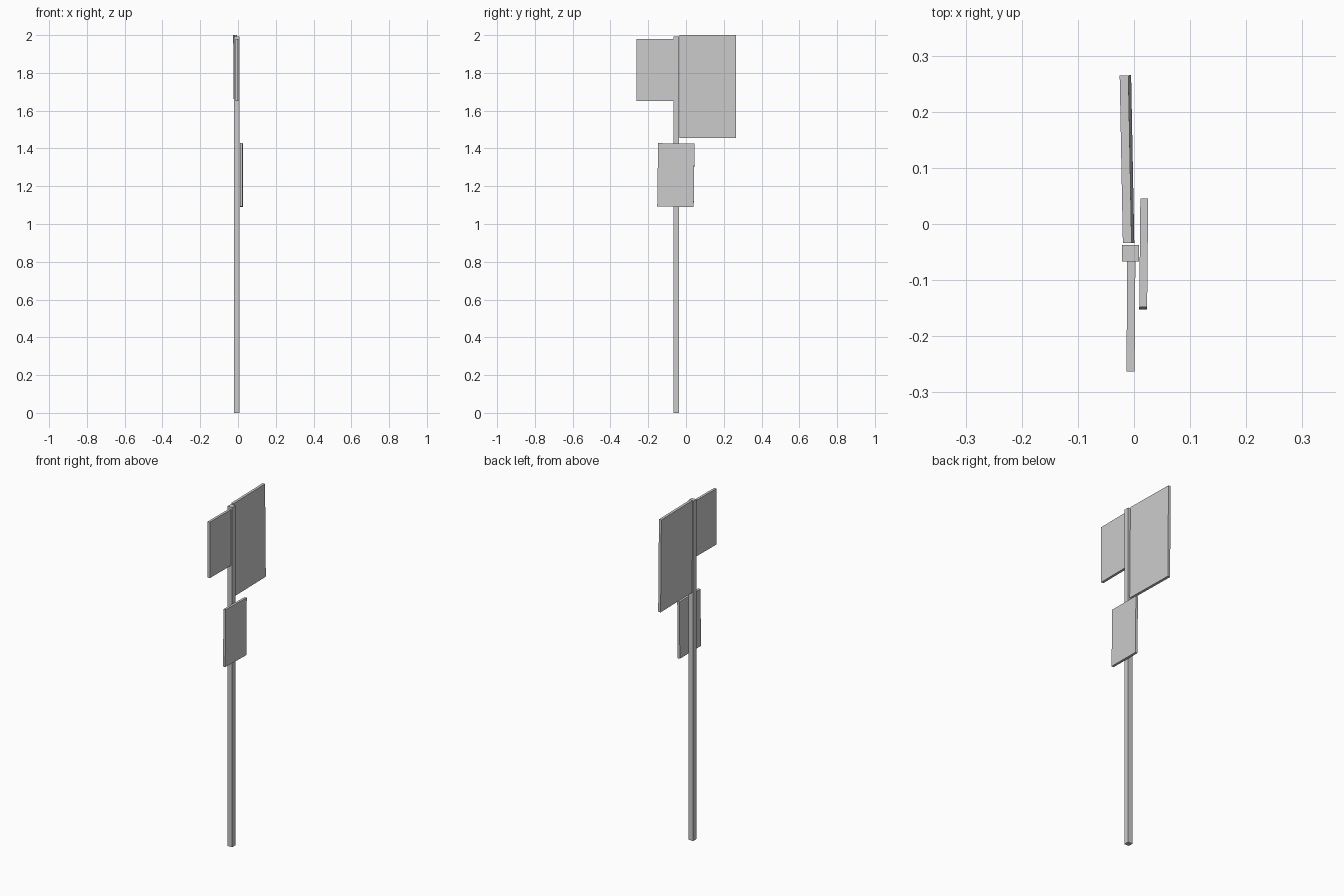
import bpy

if "Cube" in bpy.data.objects:
    bpy.data.objects.remove(bpy.data.objects["Cube"])


def box(name, center, size, rot=(0, 0, 0)):
    """Flat-faced box with given centre, size and slight lean."""
    bpy.ops.mesh.primitive_cube_add(size=1, location=center, rotation=rot)
    ob = bpy.context.object
    ob.name = name
    ob.scale = size
    bpy.ops.object.transform_apply(location=False, rotation=False, scale=True)
    return ob


# Square upright post
box("post", (-0.006, -0.052, 0.9965), (0.030, 0.030, 1.993))

# Large upper sign board, turned and leaning slightly
box("large_sign_board", (-0.0125, 0.1155, 1.728), (0.0155, 0.299, 0.543),
    (0, -0.009, 0.019))

# Small upper sign board on the opposite side
box("small_sign_board", (-0.0055, -0.1645, 1.815), (0.0145, 0.196, 0.328),
    (0, 0, -0.007))

# Lower notice board fixed across the face of the post, hung a little crooked
box("lower_notice_board", (0.0173, -0.0535, 1.259), (0.0140, 0.193, 0.335),
    (-0.014, 0, -0.010))
